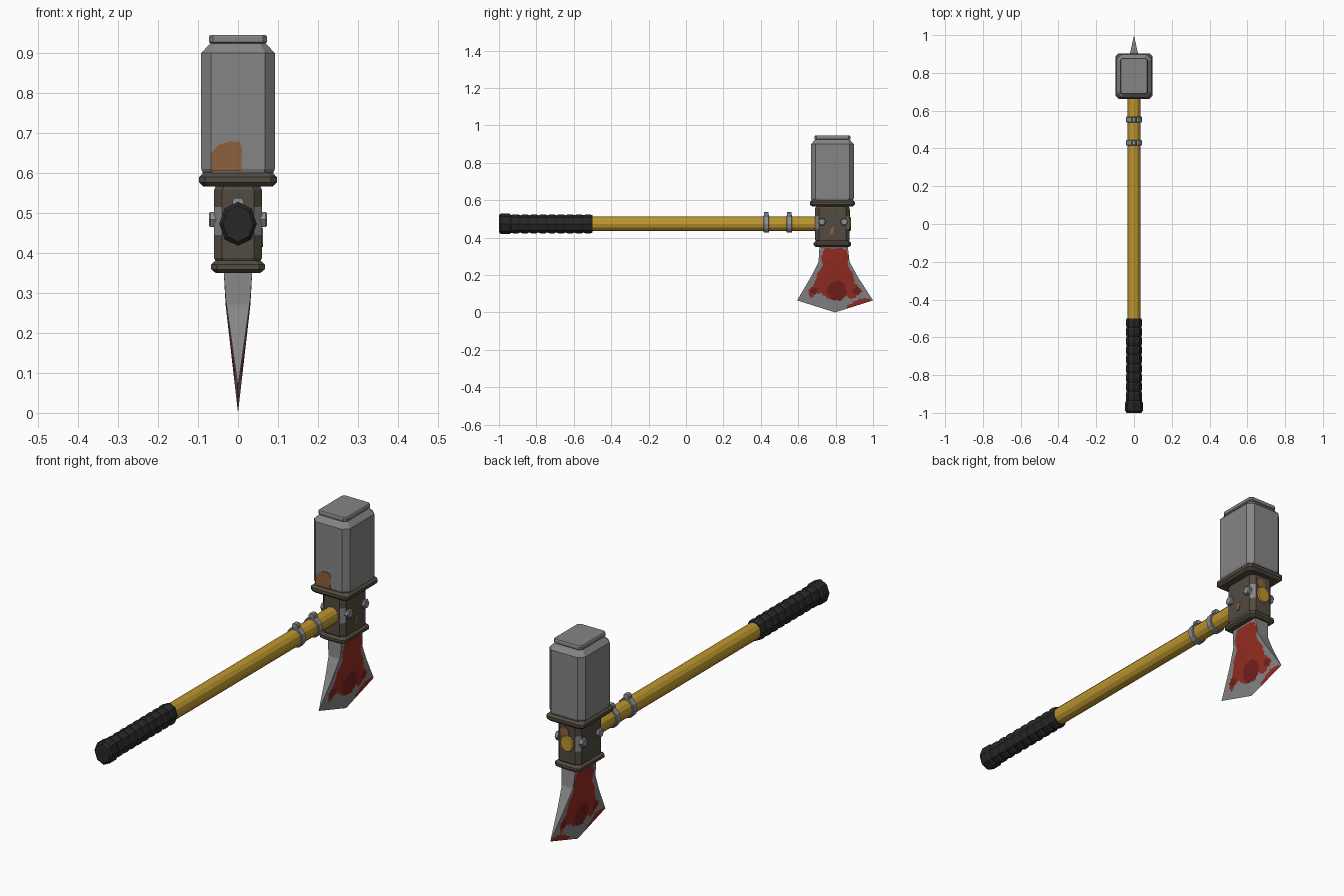
import bpy, bmesh, math
from mathutils import Vector

if "Cube" in bpy.data.objects:
    bpy.data.objects.remove(bpy.data.objects["Cube"])

def mat(name, r, g, b):
    m = bpy.data.materials.new(name)
    m.diffuse_color = (r, g, b, 1)
    m.use_nodes = True
    m.node_tree.nodes["Principled BSDF"].inputs["Base Color"].default_value = m.diffuse_color
    return m

STEEL = mat("steel grey", 0.235, 0.235, 0.235)
BOLT = mat("bolt grey", 0.26, 0.28, 0.30)
BROWN = mat("dark brown iron", 0.085, 0.07, 0.052)
RUST = mat("rust", 0.27, 0.115, 0.045)
RED = mat("red stain", 0.30, 0.026, 0.016)
DARKRED = mat("dark red stain", 0.17, 0.014, 0.012)
YELLOW = mat("yellow paint", 0.50, 0.30, 0.028)
BLACK = mat("black rubber", 0.02, 0.02, 0.02)
HY, HZ = 0.783, 0.473          # head centre in y, handle height

def finish(name, bm, mats):
    bmesh.ops.recalc_face_normals(bm, faces=bm.faces[:])
    me = bpy.data.meshes.new(name)
    bm.to_mesh(me)
    bm.free()
    for m in mats:
        me.materials.append(m)
    ob = bpy.data.objects.new(name, me)
    bpy.context.collection.objects.link(ob)
    return ob

def loft(name, rings, mats, rule=None):
    """Skin a list of equal-length point rings and cap both ends."""
    bm = bmesh.new()
    vs = [[bm.verts.new(p) for p in r] for r in rings]
    n = len(vs[0])
    for j in range(len(vs) - 1):
        for i in range(n):
            k = (i + 1) % n
            f = bm.faces.new((vs[j][i], vs[j][k], vs[j + 1][k], vs[j + 1][i]))
            if rule:
                f.material_index = rule(j, i)
    bm.faces.new(vs[0])
    bm.faces.new(vs[-1])
    return finish(name, bm, mats)

def block(z, hx, hy, c):
    """Rectangle ring with cut corners, centred on the head."""
    pts = [(hx, -hy + c), (hx, hy - c), (hx - c, hy), (-hx + c, hy),
           (-hx, hy - c), (-hx, -hy + c), (-hx + c, -hy), (hx - c, -hy)]
    return [(x, HY + y, z) for x, y in pts]

def oval(y, rx, rz, n, z=HZ):
    return [(rx * math.cos(2 * math.pi * i / n), y,
             z + rz * math.sin(2 * math.pi * i / n)) for i in range(n)]

def plate(name, pts, depth, m):
    """Thin plate from an outline, pushed along a depth vector."""
    d = Vector(depth)
    loft(name, [pts, [Vector(p) + d for p in pts]], [m])

# hammer block with stepped striking face
loft("hammer_block", [block(0.595, 0.086, 0.108, 0.024), block(0.61, 0.092, 0.114, 0.024),
                      block(0.90, 0.092, 0.114, 0.024), block(0.924, 0.07, 0.092, 0.015)], [STEEL])
loft("striking_face", [block(0.915, 0.066, 0.088, 0.01), block(0.924, 0.068, 0.09, 0.01),
                       block(0.928, 0.073, 0.096, 0.01), block(0.94, 0.073, 0.096, 0.01),
                       block(0.945, 0.07, 0.093, 0.01)], [STEEL])

# collars above and below the socket
def collar(name, z0, z1, hx, hy):
    h, b = z1 - z0, 0.011
    loft(name, [block(z0, hx - b, hy - b, 0.014), block(z0 + h * 0.3, hx, hy, 0.014),
                block(z0 + h * 0.7, hx, hy, 0.014), block(z1, hx - b, hy - b, 0.014)], [BROWN])

collar("upper_collar", 0.566, 0.601, 0.097, 0.12)
collar("lower_collar", 0.35, 0.381, 0.067, 0.1)

# socket, with worn steel on the corner cuts
loft("socket", [block(0.375, 0.054, 0.086, 0.02), block(0.388, 0.06, 0.092, 0.02),
                block(0.445, 0.06, 0.092, 0.02), block(0.515, 0.06, 0.092, 0.02),
                block(0.557, 0.06, 0.092, 0.02), block(0.57, 0.054, 0.086, 0.02)],
     [BROWN, STEEL], lambda j, i: 1 if j == 2 and i % 2 else 0)

# socket bolts
for s in (-1, 1):
    for k, y in enumerate((0.727, 0.846)):
        rings = []
        for x, r in ((0.055, 0.022), (0.069, 0.022), (0.073, 0.017)):
            rings.append([(s * x, y + r * math.cos(i * math.pi / 3),
                           0.484 + r * math.sin(i * math.pi / 3)) for i in range(6)])
        loft(f"socket_bolt_{'left' if s < 0 else 'right'}_{k}", rings, [BOLT])

# handle shaft
loft("handle", [oval(-0.6, 0.035, 0.039, 12), oval(0.876, 0.035, 0.039, 12),
                oval(0.881, 0.031, 0.035, 12)], [YELLOW])

# ribbed rubber grip with a wider butt
rings = [oval(-1.0, 0.038, 0.045, 8), oval(-0.99, 0.047, 0.055, 8),
         oval(-0.945, 0.047, 0.055, 8), oval(-0.935, 0.041, 0.048, 8)]
N = 9
step = 0.435 / N
for i in range(N):
    y = -0.935 + i * step
    rings += [oval(y + 0.3 * step, 0.043, 0.051, 8), oval(y + 0.75 * step, 0.043, 0.051, 8),
              oval(y + step, 0.039, 0.046, 8)]
loft("grip", rings, [BLACK])

# two hose clamps with screws on top
for k, y in enumerate((0.43, 0.553)):
    w = 0.015
    loft(f"clamp_{k}", [oval(y - w, 0.039, 0.043, 12), oval(y - w + 0.003, 0.042, 0.047, 12),
                        oval(y + w - 0.003, 0.042, 0.047, 12), oval(y + w, 0.039, 0.043, 12)], [BOLT])
    loft(f"clamp_screw_{k}", [[(x, y + d * 0.012, z) for x, z in
         ((-0.014, 0.51), (0.014, 0.51), (0.014, 0.53), (0.009, 0.537), (-0.009, 0.537), (-0.014, 0.53))]
         for d in (-1, 1)], [BOLT])

# axe blade: flared wedge, stained by rule
OUT = [(0.36, 0.075), (0.27, 0.083), (0.187, 0.127), (0.064, 0.203)]
STAIN = [(0.34, 0.066), (0.26, 0.07), (0.19, 0.095), (0.12, 0.135), (0.0, 0.14)]
BY = 0.797

def lookup(tab, z):
    for (z0, w0), (z1, w1) in zip(tab, tab[1:]):
        if z >= z1 - 1e-9:
            return w0 + (w1 - w0) * (z0 - z) / (z0 - z1)
    return tab[-1][1]

def stain(side, y, z):
    d = (y - BY) * side
    edge = 0.064 * abs(d) / 0.203
    if math.hypot(d - 0.01, z - 0.115) < 0.052:
        return 2
    if math.hypot(abs(d) - 0.115, z - 0.115) < 0.02:
        return 2
    low = 0.088 + 0.014 * math.sin(d * 55)
    if z < 0.34 and z > low and abs(d) < lookup(STAIN, z) + 0.006 * math.sin(z * 70):
        return 1
    strip = d if side > 0 else abs(d)
    if 0.06 < strip < 0.19 and z < min(0.073, edge + 0.012 + 0.3 * (strip - 0.06)):
        return 1
    return 0

bm = bmesh.new()
NT, NS = 44, 40
grids = {}
for side in (-1, 1):
    g = []
    for j in range(NS + 1):
        s = j / NS
        th = 0.036 - 0.02 * s if s <= 0.25 else 0.031 * (1 - s) / 0.75
        row = []
        for i in range(NT + 1):
            t = 2 * i / NT - 1
            z = 0.36 - s * (0.36 - 0.064 * abs(t))
            row.append(bm.verts.new((side * th, BY + t * lookup(OUT, 0.36 - s * 0.296)
                                     - 0.008 * (1 - s), z)))
        g.append(row)
    grids[side] = g
    for j in range(NS):
        for i in range(NT):
            f = bm.faces.new((g[j][i], g[j][i + 1], g[j + 1][i + 1], g[j + 1][i]))
            c = f.calc_center_median()
            f.material_index = stain(side, c.y, c.z)
a, b = grids[-1], grids[1]
for j in range(NS):
    for i in (0, NT):
        bm.faces.new((a[j][i], a[j + 1][i], b[j + 1][i], b[j][i]))
for i in range(NT):
    bm.faces.new((a[0][i], a[0][i + 1], b[0][i + 1], b[0][i]))
bmesh.ops.remove_doubles(bm, verts=bm.verts[:], dist=1e-5)
finish("axe_blade", bm, [STEEL, RED, DARKRED])

# rust patches on the hammer front and the socket
fy = HY - 0.114
plate("hammer_rust", [(x, fy + 0.001, z) for x, z in
      ((-0.067, 0.605), (0.008, 0.605), (0.01, 0.66), (0.005, 0.677), (-0.02, 0.68),
       (-0.05, 0.67), (-0.067, 0.65))], (0, -0.003, 0), RUST)
plate("socket_side_rust", [(0.059, y, z) for y, z in
      ((0.77, 0.42), (0.782, 0.415), (0.792, 0.44), (0.788, 0.462), (0.775, 0.445))],
      (0.003, 0, 0), RUST)
plate("socket_back_rust", [(x, HY + 0.091, z) for x, z in
      ((-0.01, 0.505), (0.03, 0.505), (0.034, 0.54), (0.01, 0.55), (-0.008, 0.535))],
      (0, 0.003, 0), RUST)
